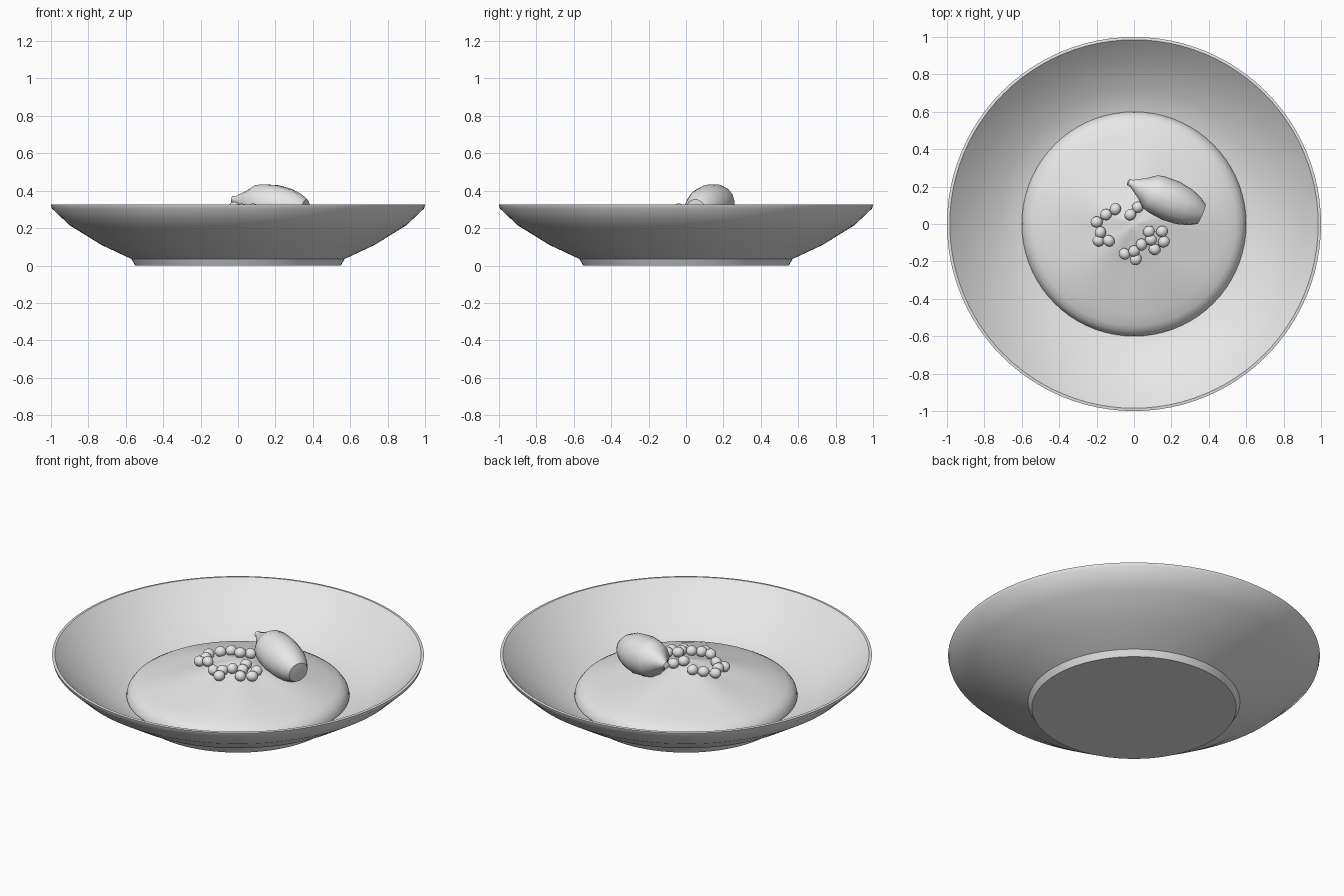
import bpy, bmesh, math, random
from mathutils import Vector

if "Cube" in bpy.data.objects:
    bpy.data.objects.remove(bpy.data.objects["Cube"])

random.seed(4)
mat = bpy.data.materials.new("light grey")
mat.diffuse_color = (0.8, 0.8, 0.8, 1)
mat.use_nodes = True
mat.node_tree.nodes["Principled BSDF"].inputs["Base Color"].default_value = mat.diffuse_color


def finish(name, bm, angle=35):
    bmesh.ops.remove_doubles(bm, verts=bm.verts, dist=0.0002)
    bmesh.ops.recalc_face_normals(bm, faces=bm.faces)
    me = bpy.data.meshes.new(name)
    bm.to_mesh(me)
    bm.free()
    me.materials.append(mat)
    ob = bpy.data.objects.new(name, me)
    bpy.context.collection.objects.link(ob)
    bpy.ops.object.select_all(action='DESELECT')
    ob.select_set(True)
    bpy.context.view_layer.objects.active = ob
    bpy.ops.object.shade_smooth_by_angle(angle=math.radians(angle))
    return ob


def lathe(profile, steps):
    """Spin (radius, z) points around the z axis."""
    bm = bmesh.new()
    vs = [bm.verts.new((r, 0, z)) for r, z in profile]
    es = [bm.edges.new(p) for p in zip(vs, vs[1:])]
    bmesh.ops.spin(bm, geom=vs + es, cent=(0, 0, 0), axis=(0, 0, 1),
                   angle=2 * math.pi, steps=steps)
    return bm


# Bowl: foot, flared outer wall, thin rim, inner wall and floor
finish("bowl", lathe([(0, 0), (0.55, 0), (0.57, 0.035), (0.73, 0.11), (0.90, 0.215),
                      (0.995, 0.305), (1.0, 0.325), (0.985, 0.327), (0.88, 0.228),
                      (0.72, 0.125), (0.61, 0.08), (0.5, 0.06), (0, 0.06)], 96))

# Mound of food: shallow cone with a rounded edge and faint ripples
MOUND = [(0, 0.30), (0.04, 0.291), (0.1, 0.276), (0.18, 0.253), (0.28, 0.228),
         (0.38, 0.202), (0.48, 0.174), (0.545, 0.152), (0.575, 0.135),
         (0.595, 0.108), (0.6, 0.085), (0.58, 0.065)]
bm = lathe(MOUND, 72)
for v in bm.verts:
    r = math.hypot(v.co.x, v.co.y)
    if 0.02 < r < 0.54:
        a = math.atan2(v.co.y, v.co.x)
        v.co.z += 0.005 * math.sin(5 * a + 0.6) * math.sin(math.pi * r / 0.54)
finish("food_mound", bm)


def mound_height(r):
    for (r0, z0), (r1, z1) in zip(MOUND, MOUND[1:]):
        if r <= r1:
            return z0 + (z1 - z0) * (r - r0) / (r1 - r0)


# Chickpeas: slightly squashed beads scattered around the peak
PEAS = [(-0.02, 0.05), (0.02, 0.09), (-0.10, 0.08), (-0.15, 0.05), (-0.20, 0.01),
        (-0.18, -0.045), (-0.19, -0.09), (-0.135, -0.09), (-0.05, -0.16),
        (0.01, -0.19), (0.04, -0.11), (0.0, -0.145), (0.08, -0.04), (0.15, -0.04),
        (0.16, -0.095), (0.09, -0.085), (0.11, -0.135)]
bm = bmesh.new()
for x, y in PEAS:
    ret = bmesh.ops.create_uvsphere(bm, u_segments=14, v_segments=8, radius=0.03)
    turn = random.uniform(0, math.pi)
    for v in ret["verts"]:
        v.co.x *= 1.08
        v.co.z *= 0.95
        px, py = v.co.x, v.co.y
        v.co.x = px * math.cos(turn) - py * math.sin(turn) + x
        v.co.y = px * math.sin(turn) + py * math.cos(turn) + y
        v.co.z += mound_height(math.hypot(x, y)) + 0.025
finish("chickpeas", bm)

# Fruit: lathed body with a stem nub, laid down along the slope
fruit = finish("fruit", lathe([(0, -0.005), (0.018, 0), (0.02, 0.02), (0.03, 0.035),
                               (0.06, 0.085), (0.096, 0.13), (0.106, 0.17),
                               (0.112, 0.25), (0.102, 0.33), (0.082, 0.39),
                               (0.058, 0.43), (0, 0.437)], 14), 30)
start, end = Vector((-0.03, 0.225, 0.355)), Vector((0.365, 0.05, 0.295))
fruit.location = start
fruit.rotation_mode = 'QUATERNION'
fruit.rotation_quaternion = (end - start).to_track_quat('Z', 'Y')
